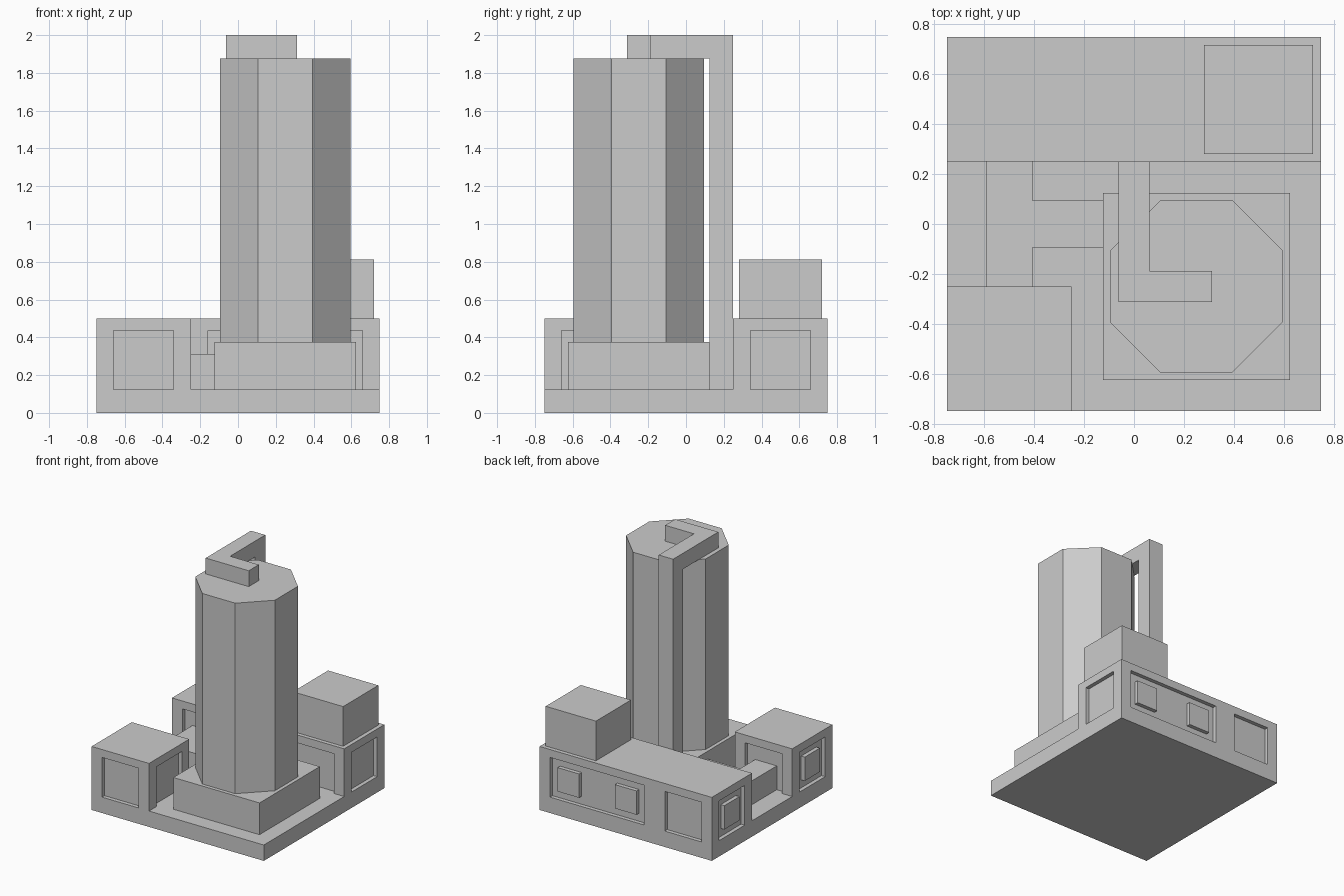
import bpy, bmesh, math

old = bpy.data.objects.get("Cube")
if old:
    bpy.data.objects.remove(old, do_unlink=True)

grey = bpy.data.materials.new("plain grey")
grey.use_nodes = True
COLOUR = (0.6, 0.6, 0.6, 1)
grey.diffuse_color = COLOUR
grey.node_tree.nodes["Principled BSDF"].inputs["Base Color"].default_value = COLOUR

U = 1 / 16          # building module
FLOOR = 2 * U       # top of the base slab
DEPTH = U / 2       # depth of the wall panels
LOW, HIGH = 2, 7    # panel bottom and top, in modules


def prism(name, outline, z0, z1):
    """Extrude a flat outline from z0 to z1."""
    bm = bmesh.new()
    face = bm.faces.new([bm.verts.new((x, y, z0)) for x, y in outline])
    top = bmesh.ops.extrude_face_region(bm, geom=[face])["geom"]
    moved = [v for v in top if isinstance(v, bmesh.types.BMVert)]
    bmesh.ops.translate(bm, verts=moved, vec=(0, 0, z1 - z0))
    bmesh.ops.recalc_face_normals(bm, faces=bm.faces)
    mesh = bpy.data.meshes.new(name)
    bm.to_mesh(mesh)
    bm.free()
    mesh.materials.append(grey)
    obj = bpy.data.objects.new(name, mesh)
    bpy.context.collection.objects.link(obj)
    return obj


def box(name, x0, x1, y0, y1, z0, z1):
    return prism(name, [(x0, y0), (x1, y0), (x1, y1), (x0, y1)], z0, z1)


def wall_box(name, axis, wall, side, centre, half, z0, z1, outward):
    """Box sunk DEPTH into a wall and reaching outward past its face."""
    a, b = sorted((wall - side * DEPTH, wall + side * outward))
    c, d = centre - half, centre + half
    spans = (a, b, c, d) if axis == "x" else (c, d, a, b)
    return box(name, *spans, z0, z1)


def recess(block, axis, wall, side, centre, half):
    """Cut a shallow panel into a wall, down to the slab."""
    cutter = wall_box("cutter", axis, wall, side, centre, half,
                      LOW * U - 0.02, HIGH * U, 0.05)
    mod = block.modifiers.new("panel", "BOOLEAN")
    mod.operation = "DIFFERENCE"
    mod.solver = "EXACT"
    mod.object = cutter
    bpy.context.view_layer.update()
    graph = bpy.context.evaluated_depsgraph_get()
    mesh = bpy.data.meshes.new_from_object(block.evaluated_get(graph))
    block.modifiers.clear()
    block.data = mesh
    bpy.data.objects.remove(cutter, do_unlink=True)


def window(axis, wall, side, centre):
    """Raised square block inside a panel, flush with the wall."""
    wall_box("window_block", axis, wall, side, centre, 1.5 * U, 3 * U, 6 * U, 0)


# Base slab and the two blocks
E = 12 * U
box("base_slab", -E, E, -E, E, 0, FLOOR)
back = box("back_block", -E, E, 4 * U, E, FLOOR, 8 * U)
corner = box("corner_block", -E, -4 * U, -E, -4 * U, FLOOR, 8 * U)

# Panels on the back block
PANEL = 2.55 * U
for wall, side in ((4 * U, -1), (E, 1)):
    recess(back, "y", wall, side, 4 * U, 4 * U + PANEL)
    recess(back, "y", wall, side, -8 * U, PANEL)
for side in (-1, 1):
    recess(back, "x", side * E, side, 8 * U, PANEL)

# Panels on the corner block
for axis in "xy":
    for wall, side in ((-E, -1), (-4 * U, 1)):
        recess(corner, axis, wall, side, -8 * U, PANEL)

# Raised window blocks
for x in (0, 8 * U):
    window("y", E, 1, x)
for y in (-8 * U, 8 * U):
    window("x", -E, -1, y)

# Box on the roof of the back block
box("roof_box", 4.5 * U, 11.5 * U, 4.5 * U, 11.5 * U, 8 * U, 13 * U)

# Low T-shaped passage joining both blocks and the tower plinth
w, end = 1.5 * U, 4 * U + DEPTH
left, right = -8 * U - w, -8 * U + w
prism("passage", [(left, -end), (right, -end), (right, -w), (-2 * U, -w),
                  (-2 * U, w), (right, w), (right, end), (left, end)],
      FLOOR, 5 * U)

# Tower on its plinth
box("tower_plinth", -2 * U, 10 * U, -10 * U, 2 * U, FLOOR, 6 * U)
ring = [math.radians(22.5 + 45 * i) for i in range(8)]
prism("tower", [(4 * U + 6 * U * math.cos(a), -4 * U + 6 * U * math.sin(a))
                for a in ring], 6 * U, 30 * U)

# Square duct: riser behind the tower and hooked run across its top
box("duct_riser", -U, U, 2 * U, 4 * U, FLOOR, 30 * U)
prism("duct_top", [(-U, -5 * U), (5 * U, -5 * U), (5 * U, -3 * U), (U, -3 * U),
                   (U, 4 * U), (-U, 4 * U)], 30 * U, 32 * U)
